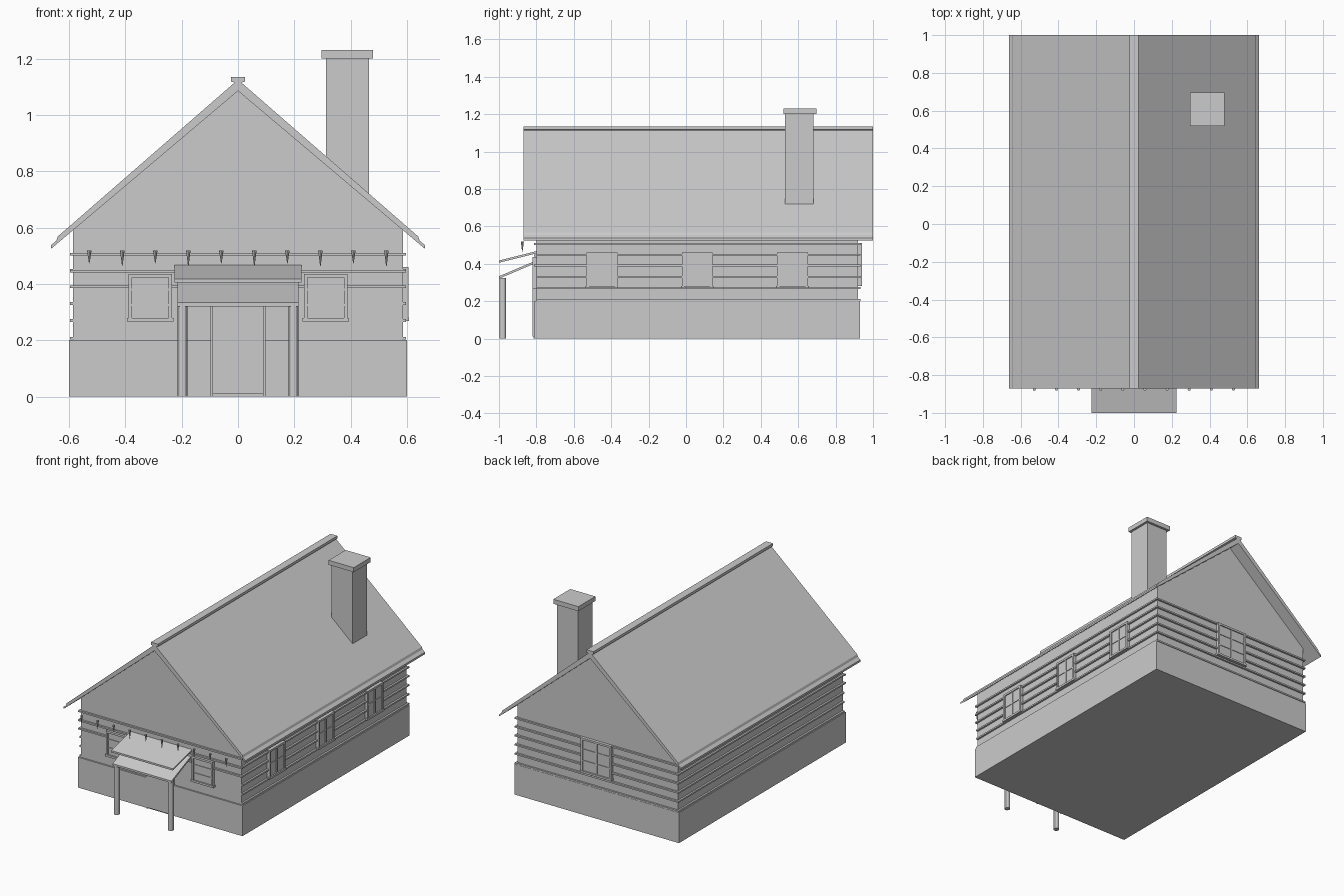
import bpy, bmesh, math

if "Cube" in bpy.data.objects:
    bpy.data.objects.remove(bpy.data.objects["Cube"])

grey = bpy.data.materials.new("plain_grey")
grey.diffuse_color = (0.6, 0.6, 0.6, 1)
grey.use_nodes = True
grey.node_tree.nodes["Principled BSDF"].inputs["Base Color"].default_value = grey.diffuse_color


def mesh_object(name, bm):
    bmesh.ops.recalc_face_normals(bm, faces=bm.faces)
    me = bpy.data.meshes.new(name)
    bm.to_mesh(me)
    bm.free()
    me.materials.append(grey)
    ob = bpy.data.objects.new(name, me)
    bpy.context.collection.objects.link(ob)
    return ob


def add_box(bm, x0, x1, y0, y1, z0, z1):
    vs = bmesh.ops.create_cube(bm, size=1)["verts"]
    for v in vs:
        v.co = (x1 if v.co.x > 0 else x0, y1 if v.co.y > 0 else y0, z1 if v.co.z > 0 else z0)


def boxes(name, *items):
    bm = bmesh.new()
    for b in items:
        add_box(bm, *b)
    return mesh_object(name, bm)


def prism(name, pts, a, b, axis="y"):
    """Extrude a profile of (x, z) along y, or of (y, z) along x."""
    bm = bmesh.new()
    put = (lambda p, t: (p[0], t, p[1])) if axis == "y" else (lambda p, t: (t, p[0], p[1]))
    f = bm.faces.new([bm.verts.new(put(p, a)) for p in pts])
    ext = bmesh.ops.extrude_face_region(bm, geom=[f])["geom"]
    d = (0, b - a, 0) if axis == "y" else (b - a, 0, 0)
    bmesh.ops.translate(bm, vec=d, verts=[g for g in ext if isinstance(g, bmesh.types.BMVert)])
    return mesh_object(name, bm)


# House body
W, F, B = 0.585, -0.80, 0.92
boxes("foundation", (-0.6, 0.6, -0.81, 0.93, 0, 0.2))
prism("walls", [(-W, 0.19), (W, 0.19), (W, 0.595), (0, 1.09), (-W, 0.595)], F, B)

# Roof with stepped eaves, and ridge cap
right = [(0, 1.125), (0.64, 0.568), (0.645, 0.553), (0.663, 0.538), (0.663, 0.525)]
left = [(-x, z) for x, z in right[:0:-1]]
prism("roof", right + [(0, 1.085)] + left, -0.87, 1.0)
prism("ridge_cap", [(-0.013, 1.09), (0.013, 1.09), (0.013, 1.115), (0.025, 1.118),
                    (0.025, 1.135), (-0.025, 1.135), (-0.025, 1.118), (-0.013, 1.115)], -0.87, 1.0)

# Chimney
boxes("chimney", (0.312, 0.465, 0.53, 0.682, 0.7, 1.2))
boxes("chimney_cap", (0.297, 0.48, 0.52, 0.697, 1.2, 1.23))

# Thin ridges between wall boards
P, H = 0.012, 0.005
strips = []
for z in (0.207, 0.27, 0.33, 0.39, 0.448, 0.505):
    strips += [(-W - P, -W, F, B + P, z - H, z + H), (W, W + P, F, B + P, z - H, z + H),
               (-W, W, B, B + P, z - H, z + H)]
for z in (0.39, 0.445, 0.505):
    strips.append((-W - P, W + P, F - P, F, z - H, z + H))
boxes("wall_battens", *strips)


def window(name, side, c, w, z0, z1, bars):
    """Framed window; side is the wall it sits on."""
    def part(u0, u1, a, b, d):
        if side == "front":
            return (u0, u1, F - d, F, a, b)
        if side == "back":
            return (u0, u1, B, B + d, a, b)
        return (W, W + d, u0, u1, a, b)
    l, r, t, d = c - w / 2, c + w / 2, 0.013, 0.02
    boxes(name + "_pane", part(l, r, z0, z1, 0.013))
    rows = [part(l, l + t, z0, z1, d), part(r - t, r, z0, z1, d),
            part(l + t, r - t, z1 - t, z1, d), part(l - 0.005, r + 0.005, z0 - 0.004, z0 + t - 0.004, d + 0.002)]
    for k in range(1, bars + 1):
        z = z0 + (z1 - z0) * k / (bars + 1)
        rows.append(part(l + t, r - t, z - 0.003, z + 0.003, 0.017))
    if side != "front":
        rows.append(part(c - 0.006, c + 0.006, z0 + t, z1 - t, 0.018))
    boxes(name + "_frame", *rows)


for i, x in enumerate((-0.312, 0.312)):
    window(f"front_window_{i}", "front", x, 0.155, 0.27, 0.435, 2)
for i, y in enumerate((-0.45, 0.06, 0.57)):
    window(f"side_window_{i}", "right", y, 0.165, 0.273, 0.46, 1)
window("back_window", "back", 0, 0.22, 0.285, 0.51, 2)

# Door and its surround
boxes("door", (-0.09, 0.09, -0.822, -0.80, 0.01, 0.32))
boxes("door_surround", *[(min(s * 0.098, s * 0.09), max(s * 0.098, s * 0.09), -0.816, -0.80, 0, 0.345)
                         for s in (-1, 1)], (-0.098, 0.098, -0.816, -0.80, 0.32, 0.345))

# Porch: two sloping boards on round posts
prism("porch_upper_roof", [(-0.80, 0.455), (-0.80, 0.467), (-1.0, 0.417), (-1.0, 0.405)], -0.225, 0.225, "x")
prism("porch_lower_roof", [(-0.80, 0.405), (-0.80, 0.418), (-1.0, 0.333), (-1.0, 0.32)], -0.215, 0.215, "x")
for s in (-1, 1):
    bpy.ops.mesh.primitive_cylinder_add(vertices=12, radius=0.018, depth=0.325, location=(s * 0.197, -0.98, 0.1625))
    post = bpy.context.object
    post.name = "porch_post"
    post.data.materials.append(grey)
    bpy.ops.object.shade_smooth_by_angle()

# Row of hanging icicles under the front overhang
for i in range(10):
    h = 0.055 if i % 2 else 0.045
    bpy.ops.mesh.primitive_cone_add(vertices=8, radius1=0.001, radius2=0.008, depth=h,
                                    location=(-0.528 + i * 0.1172, -0.875, 0.518 - h / 2))
    ice = bpy.context.object
    ice.name = "icicle"
    ice.data.materials.append(grey)
